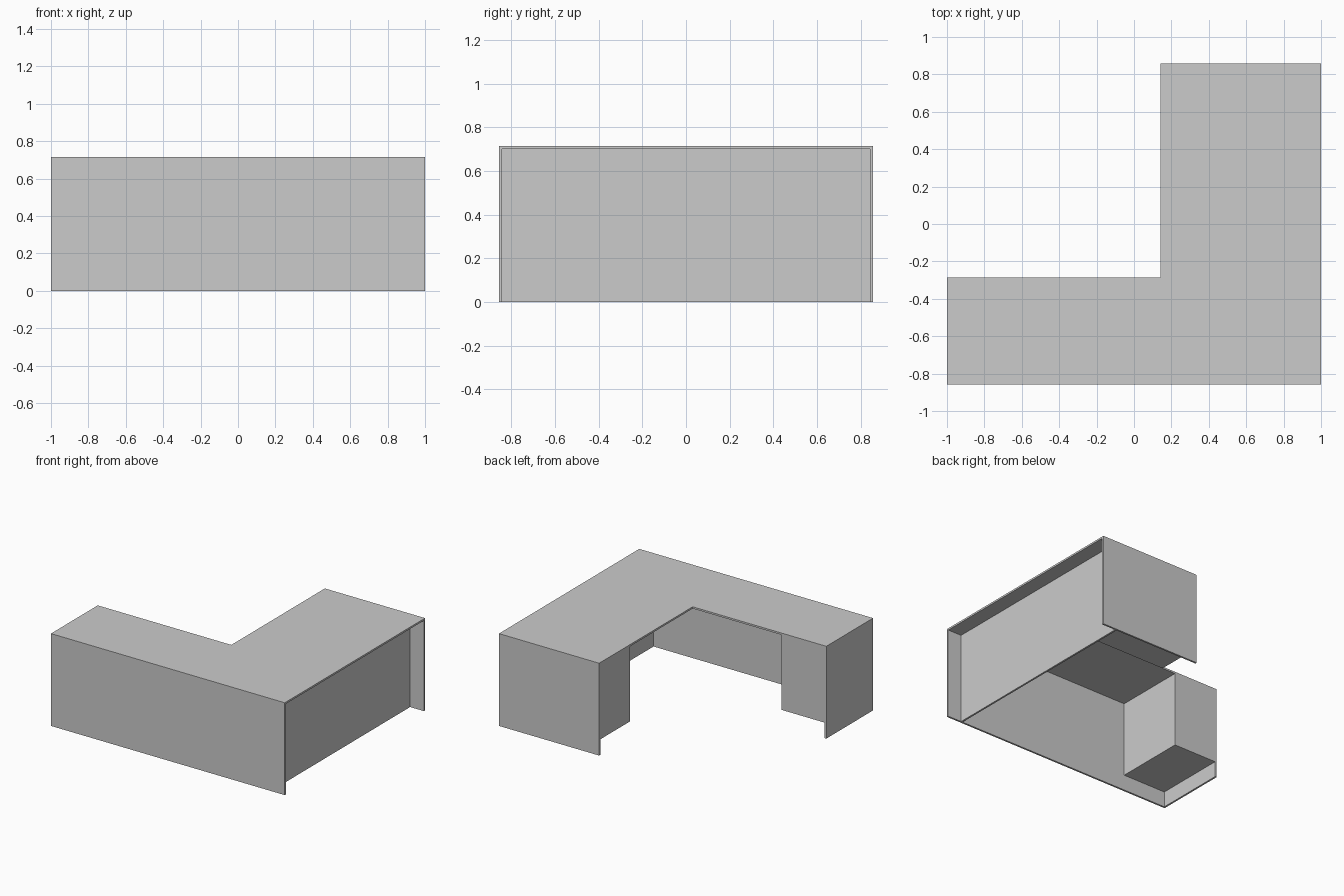
import bpy, bmesh

if "Cube" in bpy.data.objects:
    bpy.data.objects.remove(bpy.data.objects["Cube"])

T = 0.014            # board thickness
H, UNDER = 0.714, 0.70
Y = 0.857
BOX_Z = 0.12         # clearance under the cabinets


def box(name, x0, x1, y0, y1, z0=0.0, z1=UNDER):
    bm = bmesh.new()
    bmesh.ops.create_cube(bm, size=1)
    for v in bm.verts:
        v.co = (x1 if v.co.x > 0 else x0,
                y1 if v.co.y > 0 else y0,
                z1 if v.co.z > 0 else z0)
    return finish(name, bm)


def finish(name, bm):
    bmesh.ops.recalc_face_normals(bm, faces=bm.faces[:])
    mesh = bpy.data.meshes.new(name)
    bm.to_mesh(mesh)
    bm.free()
    obj = bpy.data.objects.new(name, mesh)
    bpy.context.collection.objects.link(obj)
    return obj


# L-shaped desktop
outline = [(-1, -Y), (1, -Y), (1, Y), (0.143, Y), (0.143, -0.286), (-1, -0.286)]
bm = bmesh.new()
face = bm.faces.new([bm.verts.new((x, y, UNDER)) for x, y in outline])
ext = bmesh.ops.extrude_face_region(bm, geom=[face], use_keep_orig=True)
for v in ext["geom"]:
    if isinstance(v, bmesh.types.BMVert):
        v.co.z = H
finish("desktop", bm)

# Upright panels standing on the floor
box("front_panel", -1, 1, -Y, -Y + T)
box("back_panel", 0.143, 1, Y - T, Y)
box("left_panel", -1, -1 + T, -Y + T, -0.286)
box("right_panel", 0.882 - T, 0.882, -Y + T, Y - T)

# Hanging cabinets at both ends
box("left_cabinet", -1 + T, -0.617, -Y + T, -0.286, BOX_Z)
box("back_cabinet", 0.143, 0.882 - T, 0.483, Y - T, BOX_Z)
